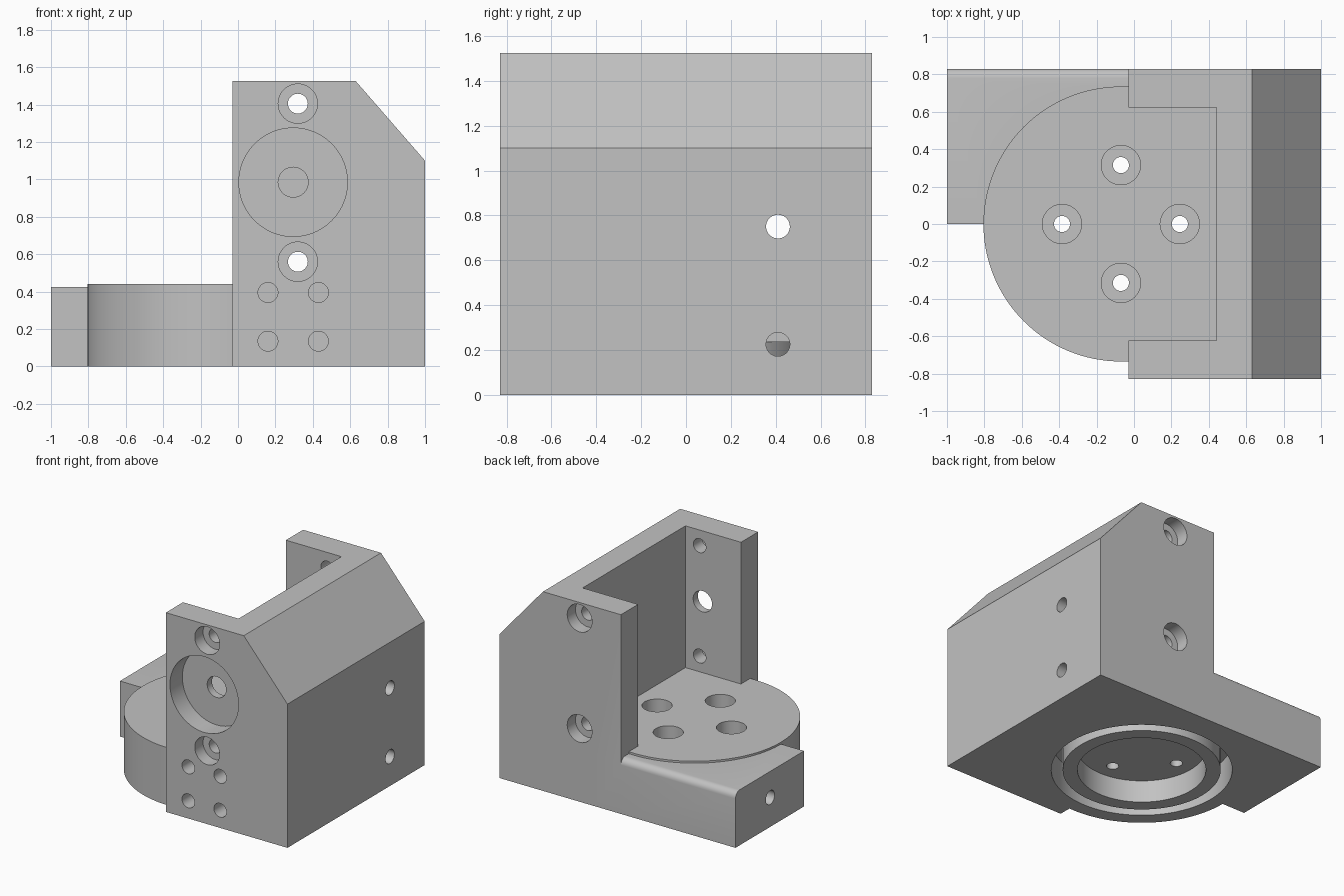
import bpy, bmesh, math
from mathutils import Matrix, Vector

if "Cube" in bpy.data.objects:
    bpy.data.objects.remove(bpy.data.objects["Cube"], do_unlink=True)

grey = bpy.data.materials.new("plain grey")
grey.use_nodes = True
colour = (0.54, 0.54, 0.54, 1)
grey.diffuse_color = colour
grey.node_tree.nodes["Principled BSDF"].inputs["Base Color"].default_value = colour

TURN = {
    "x": Matrix.Rotation(math.pi / 2, 4, "Y"),
    "y": Matrix.Rotation(-math.pi / 2, 4, "X"),
    "z": Matrix.Identity(4),
}


def finish(bm, name):
    bmesh.ops.recalc_face_normals(bm, faces=bm.faces)
    mesh = bpy.data.meshes.new(name)
    bm.to_mesh(mesh)
    bm.free()
    mesh.materials.append(grey)
    obj = bpy.data.objects.new(name, mesh)
    bpy.context.collection.objects.link(obj)
    return obj


def extrude(name, points, direction):
    bm = bmesh.new()
    face = bm.faces.new([bm.verts.new(p) for p in points])
    result = bmesh.ops.extrude_face_region(bm, geom=[face])
    moved = [v for v in result["geom"] if isinstance(v, bmesh.types.BMVert)]
    bmesh.ops.translate(bm, verts=moved, vec=Vector(direction))
    return finish(bm, name)


def cylinder(name, axis, start, end, centre, radius, sides=48):
    """Cylinder along an axis; centre gives the two other coordinates."""
    mid = list(centre)
    mid.insert("xyz".index(axis), (start + end) / 2)
    bm = bmesh.new()
    bmesh.ops.create_cone(bm, cap_ends=True, segments=sides, radius1=radius,
                          radius2=radius, depth=abs(end - start),
                          matrix=Matrix.Translation(mid) @ TURN[axis])
    return finish(bm, name)


def combine(target, tool, operation="DIFFERENCE"):
    mod = target.modifiers.new("shape", "BOOLEAN")
    mod.operation = operation
    mod.solver = "EXACT"
    mod.object = tool
    bpy.context.view_layer.objects.active = target
    bpy.ops.object.modifier_apply(modifier=mod.name)
    bpy.data.objects.remove(tool, do_unlink=True)


# Upright block with the sloped shoulder
W = 0.83
profile = [(-0.03, 0), (1, 0), (1, 1.1), (0.63, 1.525), (-0.03, 1.525)]
bracket = extrude("bracket_body", [(x, -W, z) for x, z in profile], (0, 2 * W, 0))

# Side ledge with a rounded rear edge
R = 0.05
section = [(0, 0), (W, 0)]
for i in range(7):
    a = i * math.pi / 12
    section.append((W - R + R * math.cos(a), 0.425 - R + R * math.sin(a)))
section.append((0, 0.425))
combine(bracket, extrude("ledge", [(-1, y, z) for y, z in section], (1.2, 0, 0)), "UNION")

# Round base
C = (-0.07, 0)
combine(bracket, cylinder("round_base", "z", 0, 0.44, C, 0.735, 128), "UNION")

# Open pocket between the two cheeks
P = 0.622
corners = [(-0.4, -P), (0.44, -P), (0.44, P), (-0.4, P)]
combine(bracket, extrude("pocket", [(x, y, 0.44) for x, y in corners], (0, 0, 2)))

# Ring groove and round recess underneath
groove = cylinder("groove", "z", -0.1, 0.235, C, 0.63, 96)
combine(groove, cylinder("groove_core", "z", -0.2, 0.4, C, 0.55, 96))
combine(bracket, groove)
combine(bracket, cylinder("bottom_recess", "z", -0.1, 0.17, C, 0.447, 96))

# Four counterbored holes in the base
for i in range(4):
    a = i * math.pi / 2
    centre = (C[0] + 0.315 * math.cos(a), 0.315 * math.sin(a))
    combine(bracket, cylinder("base_bore", "z", 0.3, 0.6, centre, 0.105))
    combine(bracket, cylinder("base_hole", "z", 0.1, 0.6, centre, 0.043))

# Counterbored screw holes through both cheeks
for z in (1.405, 0.56):
    combine(bracket, cylinder("screw_hole", "y", -1, 1, (0.32, z), 0.053))
    for side in (-1, 1):
        combine(bracket, cylinder("screw_bore", "y", side * (W - 0.1), side,
                                  (0.32, z), 0.105))

# Bearing seat and shaft hole in the front cheek
combine(bracket, cylinder("bearing_seat", "y", -1, -W + 0.15, (0.295, 0.985), 0.29, 96))
combine(bracket, cylinder("shaft_hole", "y", -1, -0.4, (0.295, 0.985), 0.08))

# Blind mounting holes in the front
for x in (0.16, 0.43):
    for z in (0.135, 0.395):
        combine(bracket, cylinder("mount_hole", "y", -1, -W + 0.2, (x, z), 0.053))

# Side holes: one into the pocket, two into the ring groove
for start, end, z in ((0.3, 1.2, 0.75), (0.35, 1.2, 0.225), (-1.2, -0.52, 0.225)):
    combine(bracket, cylinder("side_hole", "x", start, end, (0.41, z), 0.053))

# Smooth round walls, sharp edges elsewhere
bpy.ops.object.select_all(action="DESELECT")
bracket.select_set(True)
bpy.context.view_layer.objects.active = bracket
bpy.ops.object.shade_smooth_by_angle(angle=math.radians(30))
